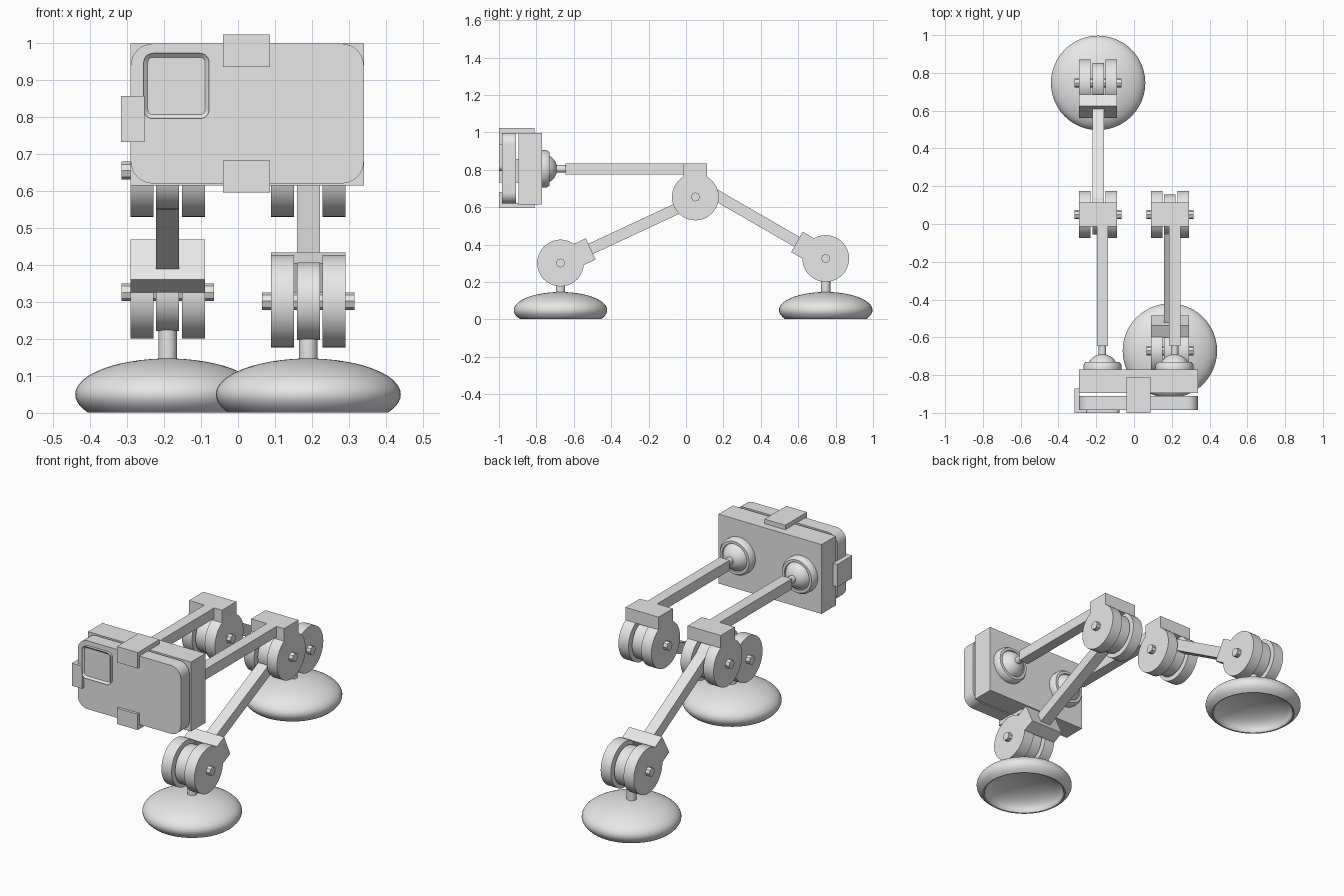
import bpy, bmesh, math
from mathutils import Matrix, Vector

old = bpy.data.objects.get("Cube")
if old:
    bpy.data.objects.remove(old, do_unlink=True)

grey = bpy.data.materials.new("plain_grey")
grey.use_nodes = True
grey.diffuse_color = (0.8, 0.8, 0.8, 1)
grey.node_tree.nodes["Principled BSDF"].inputs["Base Color"].default_value = (0.8, 0.8, 0.8, 1)
parts = []


def finish(name, bm, matrix=Matrix()):
    bmesh.ops.recalc_face_normals(bm, faces=bm.faces)
    mesh = bpy.data.meshes.new(name)
    bm.to_mesh(mesh)
    bm.free()
    mesh.transform(matrix)
    mesh.materials.append(grey)
    obj = bpy.data.objects.new(name, mesh)
    bpy.context.collection.objects.link(obj)
    parts.append(obj)
    return obj


def box(name, lo, hi, matrix=Matrix()):
    lo, hi = Vector(lo), Vector(hi)
    bm = bmesh.new()
    bmesh.ops.create_cube(bm, size=1)
    bmesh.ops.scale(bm, vec=hi - lo, verts=bm.verts)
    bmesh.ops.translate(bm, vec=(lo + hi) / 2, verts=bm.verts)
    return finish(name, bm, matrix)


def lathe(name, profile, matrix, sides=48):
    """Spin (radius, height) points around the local z axis."""
    bm = bmesh.new()
    verts = [bm.verts.new((r, 0, h)) for r, h in profile]
    edges = [bm.edges.new(pair) for pair in zip(verts, verts[1:])]
    bmesh.ops.spin(bm, geom=verts + edges, cent=(0, 0, 0), axis=(0, 0, 1),
                   angle=math.tau, steps=sides)
    bmesh.ops.remove_doubles(bm, verts=bm.verts, dist=0.0003)
    return finish(name, bm, matrix)


def cylinder(name, radius, length, matrix, sides=48):
    h = length / 2
    return lathe(name, [(0, -h), (radius, -h), (radius, h), (0, h)], matrix, sides)


def rounded_plate(name, x0, x1, z0, z1, y0, y1, radius, rim=0, recess=0):
    """Rounded rectangle facing the front, with an optional sunken middle."""
    bm = bmesh.new()
    ring = []
    corners = [(x1, z1, -1, -1), (x0, z1, 1, -1), (x0, z0, 1, 1), (x1, z0, -1, 1)]
    for i, (x, z, sx, sz) in enumerate(corners):
        for k in range(9):
            a = (i + k / 8) * math.pi / 2
            ring.append(bm.verts.new((x + radius * (sx + math.cos(a)), y1,
                                      z + radius * (sz + math.sin(a)))))
    back = bm.faces.new(ring)
    made = bmesh.ops.extrude_face_region(bm, geom=[back], use_keep_orig=True)["geom"]
    bmesh.ops.translate(bm, vec=(0, y0 - y1, 0),
                        verts=[g for g in made if isinstance(g, bmesh.types.BMVert)])
    bmesh.ops.recalc_face_normals(bm, faces=bm.faces)
    if rim:
        front = [g for g in made if isinstance(g, bmesh.types.BMFace)]
        bmesh.ops.inset_region(bm, faces=front, thickness=rim)
        bmesh.ops.translate(bm, vec=(0, recess, 0), verts=front[0].verts)
    return finish(name, bm)


SIDEWAYS = Matrix.Rotation(math.pi / 2, 4, "Y")
BACKWARD = Matrix.Rotation(-math.pi / 2, 4, "X")


def hinge(name, x, y, z, angle):
    """Two outer discs, a smaller middle disc, an axle and a bridging block."""
    place = Matrix.Translation((x, y, z))
    for side, dx in (("right", -0.07), ("left", 0.07)):
        cylinder(f"{name}_{side}_disc", 0.125, 0.062,
                 place @ Matrix.Translation((dx, 0, 0)) @ SIDEWAYS)
    cylinder(name + "_middle_disc", 0.105, 0.062, place @ SIDEWAYS)
    cylinder(name + "_axle", 0.024, 0.25, place @ SIDEWAYS, 8)
    frame = place @ Matrix.Rotation(math.radians(angle), 4, "X")
    box(name + "_block", (-0.101, 0.107, -0.0625), (0.101, 0.178, 0.0625), frame)
    return frame


# Camera body, lens window and backing plate
rounded_plate("camera_body", -0.29, 0.34, 0.62, 0.998, -0.985, -0.91, 0.06)
rounded_plate("lens_window", -0.255, -0.078, 0.795, 0.972, -1.0, -0.98, 0.025, 0.011, 0.01)
box("backing_plate", (-0.29, -0.895, 0.615), (0.34, -0.77, 0.998))

# Clips that wrap around the body
box("top_clip", (-0.04, -1.0, 0.995), (0.087, -0.81, 1.023))
box("top_clip_lip", (-0.04, -1.0, 0.935), (0.087, -0.983, 1.023))
box("bottom_clip", (-0.04, -1.0, 0.595), (0.087, -0.81, 0.622))
box("bottom_clip_lip", (-0.04, -1.0, 0.595), (0.087, -0.983, 0.682))
box("side_clip", (-0.316, -1.0, 0.732), (-0.288, -0.87, 0.857))
box("side_clip_lip", (-0.316, -1.0, 0.732), (-0.253, -0.983, 0.857))

# Ball sockets, upper arms and upper hinges
for side, arm_x, hinge_x in (("right", -0.167, -0.19), ("left", 0.215, 0.19)):
    base = Matrix.Translation((arm_x, -0.77, 0.805)) @ BACKWARD
    lathe(side + "_socket_ring", [(0, 0), (0.1, 0), (0.1, 0.025), (0.09, 0.04),
                                  (0.076, 0.04), (0.07, 0.02)], base)
    ball = [(0.081 * math.cos(i * math.pi / 24), 0.081 * math.sin(i * math.pi / 24))
            for i in range(13)]
    lathe(side + "_socket_ball", ball, base)
    cylinder(side + "_arm_neck", 0.02, 0.07,
             Matrix.Translation((arm_x, -0.675, 0.805)) @ BACKWARD, 24)
    box(side + "_upper_arm", (arm_x - 0.03, -0.645, 0.775), (arm_x + 0.03, 0.0, 0.833))
    hinge(side + "_upper_hinge", hinge_x, 0.05, 0.655, 90)

# Suction cup outline: flattened dome outside, shallow hollow underneath
cup = [(0.25 * math.sin(math.radians(t)), 0.05 + 0.097 * math.cos(math.radians(t)))
       for t in range(0, 121, 6)]
cup += [(0.21, 0.003)]
cup += [(0.205 * math.cos(i * math.pi / 20), 0.01 + 0.085 * math.sin(i * math.pi / 20))
        for i in range(11)]

# Lower arms, lower hinges and suction feet
for name, x, y, z, angle in (("front", 0.19, -0.671, 0.302, 25),
                             ("back", -0.19, 0.747, 0.326, 150)):
    frame = hinge(name + "_lower_hinge", x, y, z, angle)
    box(name + "_lower_arm", (-0.031, 0.17, -0.03), (0.031, 0.74, 0.03), frame)
    cylinder(name + "_foot_stem", 0.025, 0.12, Matrix.Translation((x, y, 0.19)), 24)
    lathe(name + "_suction_cup", cup, Matrix.Translation((x, y, 0)))

# Smooth round surfaces, keep hard edges
bpy.ops.object.select_all(action="DESELECT")
for obj in parts:
    if not obj.name.endswith("axle"):
        obj.select_set(True)
bpy.context.view_layer.objects.active = parts[0]
bpy.ops.object.shade_smooth_by_angle(angle=math.radians(35))
